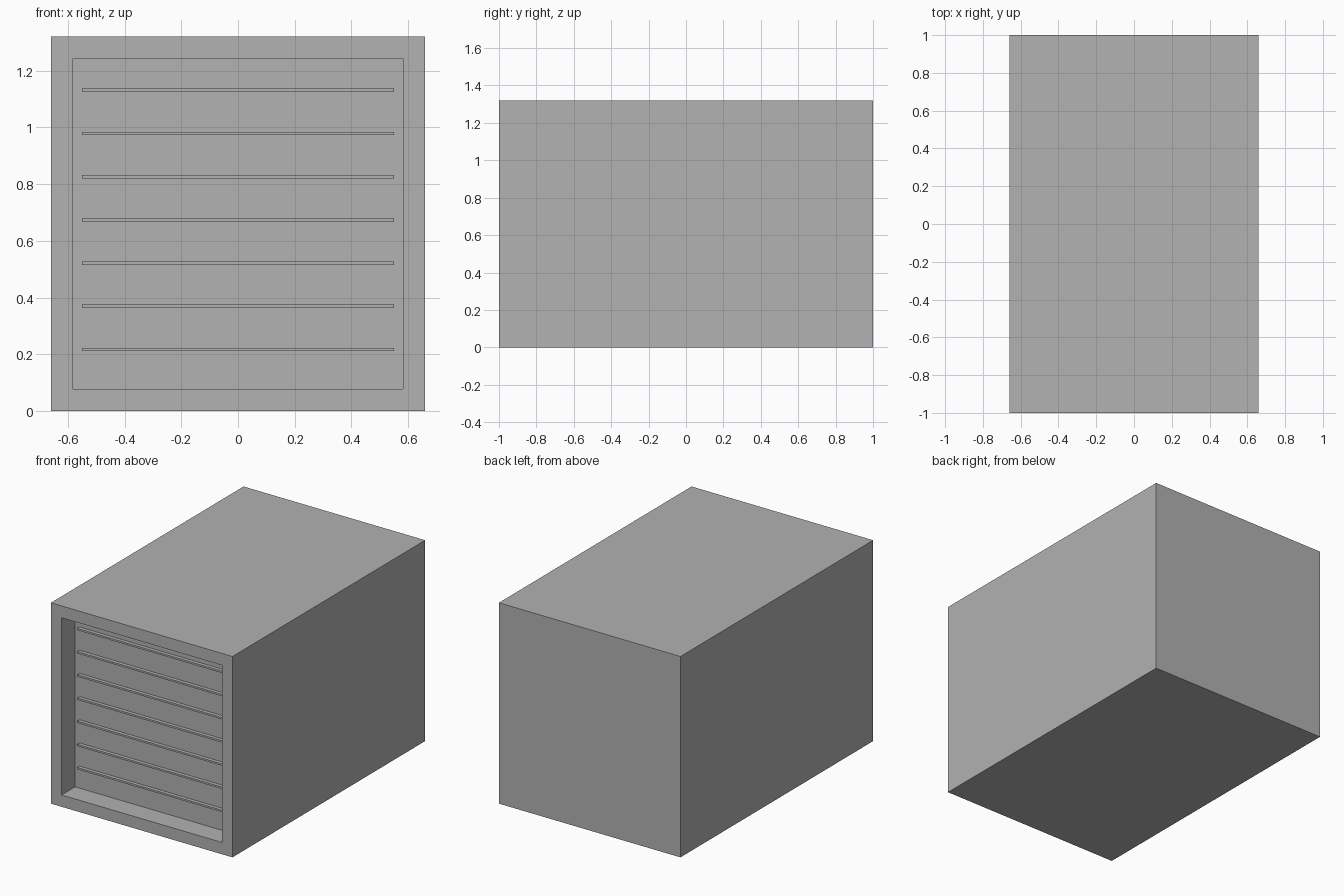
import bpy
import bmesh
from mathutils import Matrix, Vector

cube = bpy.data.objects.get("Cube")
if cube:
    bpy.data.objects.remove(cube, do_unlink=True)

WIDTH, LENGTH, HEIGHT = 1.32, 2.0, 1.32
BORDER, DEPTH = 0.11, 0.14
RIB_COUNT, RIB_FIRST, RIB_STEP = 7, 0.217, 0.1523
RIB_HEIGHT, RIB_DEPTH = 0.012, 0.024

grey = bpy.data.materials.new("plain_grey")
grey.use_nodes = True
colour = (0.445, 0.445, 0.445, 1)
grey.diffuse_color = colour
grey.node_tree.nodes["Principled BSDF"].inputs["Base Color"].default_value = colour


def add_box(bm, size, centre):
    bmesh.ops.create_cube(
        bm, size=1, matrix=Matrix.Translation(centre) @ Matrix.Diagonal((*size, 1)))


def finish(bm, name):
    mesh = bpy.data.meshes.new(name)
    bm.to_mesh(mesh)
    bm.free()
    mesh.materials.append(grey)
    obj = bpy.data.objects.new(name, mesh)
    bpy.context.collection.objects.link(obj)
    return obj


# Garage body: a block with its front face inset and pushed back for the doorway
bm = bmesh.new()
add_box(bm, (WIDTH, LENGTH, HEIGHT), (0, 0, HEIGHT / 2))
bm.normal_update()
front = min(bm.faces, key=lambda f: f.calc_center_median().y)
bmesh.ops.inset_region(bm, faces=[front], thickness=BORDER)
bmesh.ops.translate(bm, verts=front.verts, vec=Vector((0, 0, 0)))
recess = bmesh.ops.extrude_discrete_faces(bm, faces=[front])["faces"][0]
bmesh.ops.translate(bm, verts=recess.verts, vec=(0, DEPTH, 0))
bmesh.ops.recalc_face_normals(bm, faces=bm.faces)
finish(bm, "garage_body")

# Thin horizontal ribs across the recessed door
door_y = -LENGTH / 2 + DEPTH
for i in range(RIB_COUNT):
    bm = bmesh.new()
    add_box(bm, (WIDTH - 2 * BORDER, RIB_DEPTH, RIB_HEIGHT),
            (0, door_y - RIB_DEPTH / 2, RIB_FIRST + i * RIB_STEP))
    finish(bm, f"door_rib_{i + 1}")
